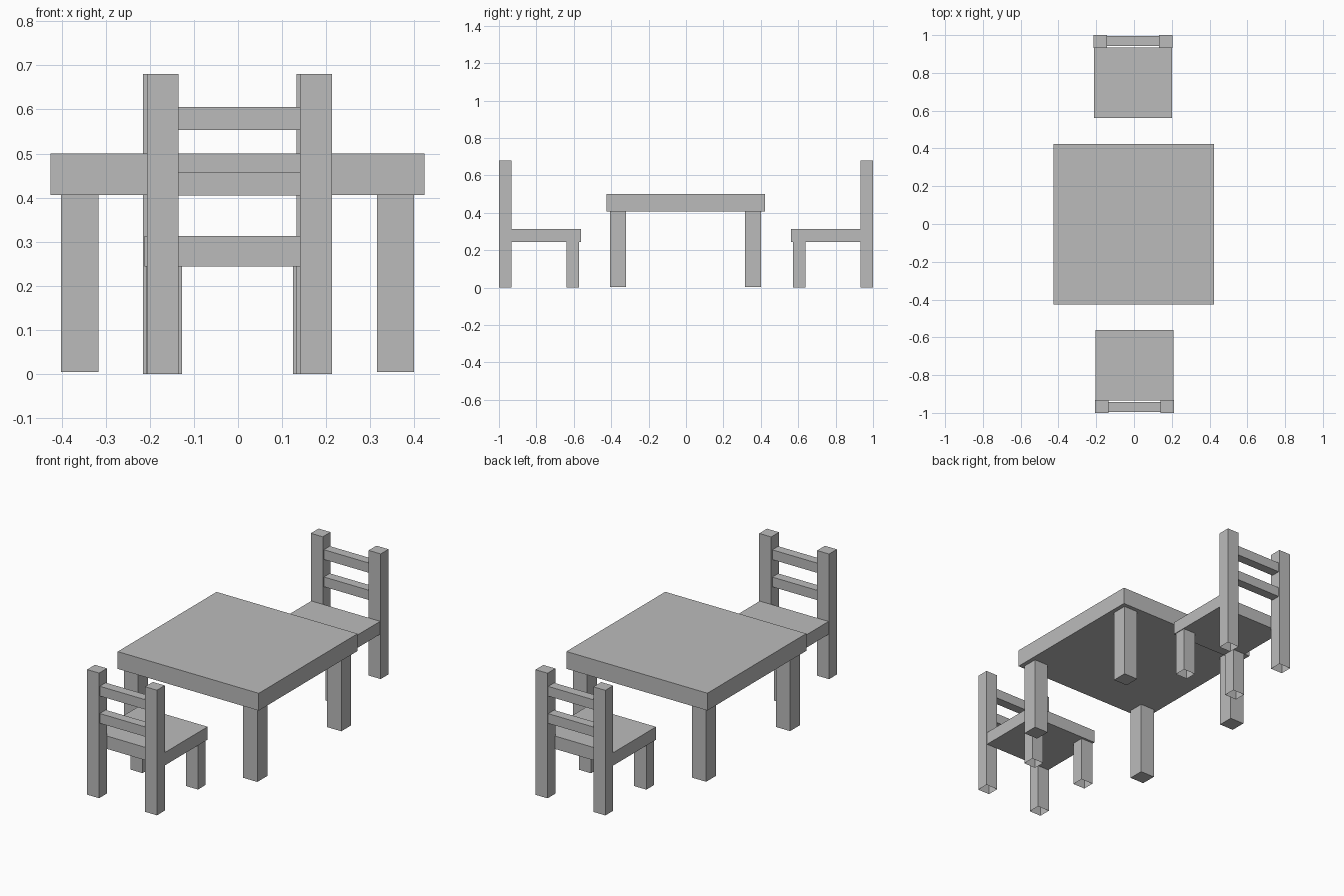
import bpy
import bmesh
from mathutils import Vector

cube = bpy.data.objects.get("Cube")
if cube:
    bpy.data.objects.remove(cube, do_unlink=True)

# One plain grey for the whole set
GREY = (0.5, 0.5, 0.5, 1.0)
grey = bpy.data.materials.new("plain grey")
grey.use_nodes = True
grey.diffuse_color = GREY
grey.node_tree.nodes["Principled BSDF"].inputs["Base Color"].default_value = GREY


def box(name, low, high, open_bottom=False):
    """Flat-shaded box between two corners, optionally without its underside."""
    low, high = Vector(low), Vector(high)
    bm = bmesh.new()
    bmesh.ops.create_cube(bm, size=1)
    bmesh.ops.scale(bm, vec=high - low, verts=bm.verts)
    bmesh.ops.translate(bm, vec=(low + high) / 2, verts=bm.verts)
    bm.normal_update()
    if open_bottom:
        under = [f for f in bm.faces if f.normal.z < -0.9]
        bmesh.ops.delete(bm, geom=under, context='FACES_ONLY')
    mesh = bpy.data.meshes.new(name)
    bm.to_mesh(mesh)
    bm.free()
    mesh.materials.append(grey)
    obj = bpy.data.objects.new(name, mesh)
    bpy.context.collection.objects.link(obj)
    return obj


def chair(prefix, cx, side):
    """Chair facing the table; side is the sign of y it stands on."""
    def part(name, x, y, z, **kw):
        ys = sorted((side * y[0], side * y[1]))
        box(f"{prefix}_chair_{name}", (cx + x[0], ys[0], z[0]),
            (cx + x[1], ys[1], z[1]), **kw)

    part("seat", (-0.207, 0.207), (0.561, 0.934), (0.243, 0.313))
    # Tall back posts and short front legs, hollow at the foot
    for label, s in (("left", 1), ("right", -1)):
        post = sorted((s * 0.138, s * 0.21))
        leg = sorted((s * 0.13, s * 0.203))
        part(label + "_back_post", post, (0.933, 1.0), (0, 0.68), open_bottom=True)
        part(label + "_front_leg", leg, (0.573, 0.638), (0, 0.243), open_bottom=True)
    # Two slats between the posts
    for label, z in (("lower", 0.405), ("upper", 0.553)):
        part(label + "_back_slat", (-0.138, 0.138), (0.943, 0.994), (z, z + 0.053))


# Table
box("table_top", (-0.425, -0.426, 0.406), (0.423, 0.423, 0.5))
for x_label, x in (("right", -0.402), ("left", 0.315)):
    for y_label, y in (("front", -0.405), ("back", 0.316)):
        box(f"table_{y_label}_{x_label}_leg", (x, y, 0.004), (x + 0.085, y + 0.085, 0.406))

# Chairs at both ends, each slightly off centre
chair("front", 0.003, -1)
chair("back", -0.0055, 1)
